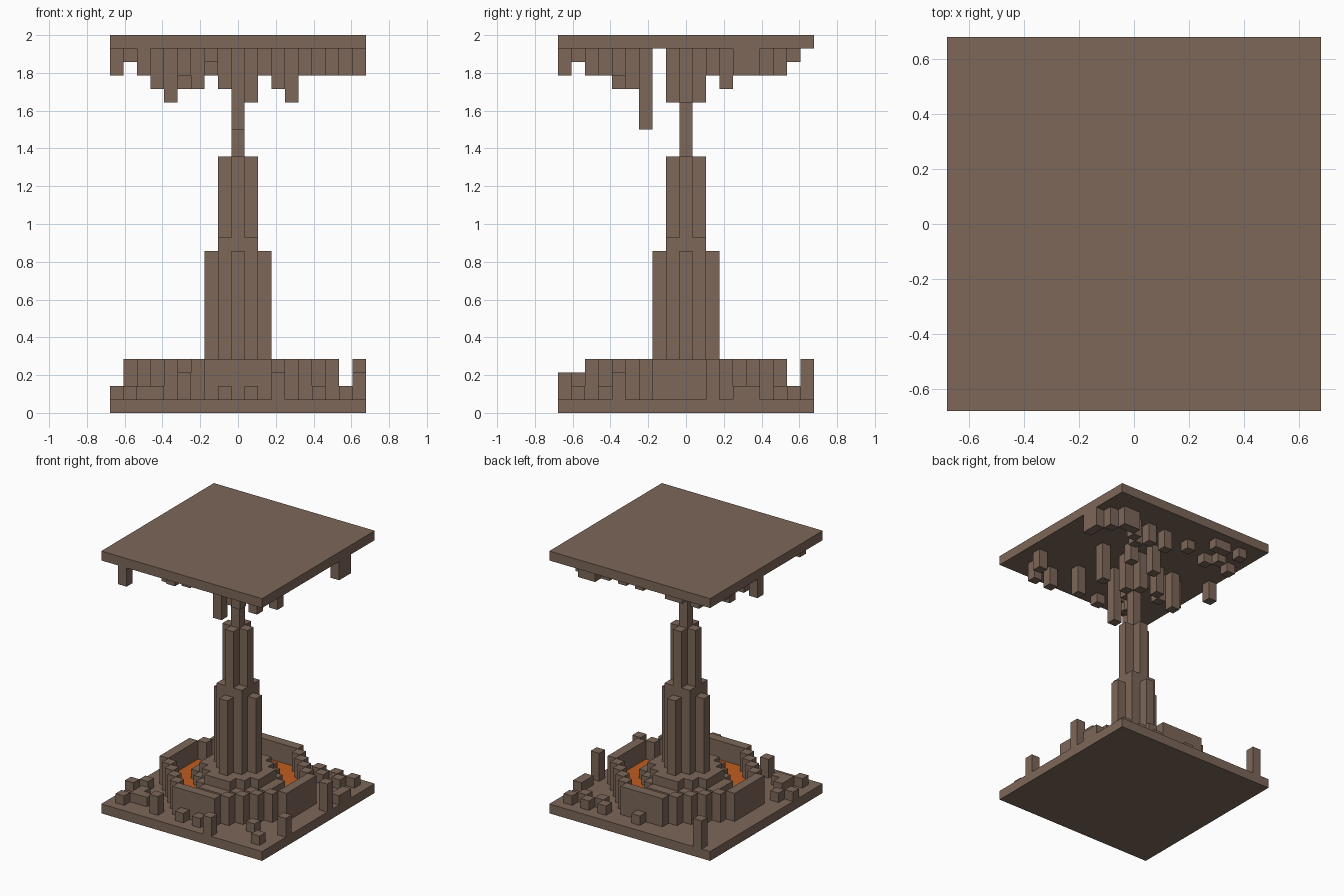
import bpy
import bmesh
from mathutils import Matrix, Vector

if "Cube" in bpy.data.objects:
    bpy.data.objects.remove(bpy.data.objects["Cube"], do_unlink=True)

UNIT = 1 / 14      # edge of one block
SIZE = 19          # blocks along each side of the slabs
MID = SIZE // 2    # index of the middle block
ROOF = 27          # underside of the roof slab, in blocks


def make_material(name, colour):
    mat = bpy.data.materials.new(name)
    mat.use_nodes = True
    mat.diffuse_color = (*colour, 1)
    mat.node_tree.nodes["Principled BSDF"].inputs["Base Color"].default_value = (*colour, 1)
    return mat


stone = make_material("brown stone", (0.205, 0.136, 0.1))
lava = make_material("orange lava", (0.53, 0.11, 0.016))


def add_box(bm, low, high):
    """Box between two corners given in block units, counted from the slab corner."""
    low, high = Vector(low), Vector(high)
    shift = Vector((SIZE / 2, SIZE / 2, 0))
    centre = ((low + high) / 2 - shift) * UNIT
    scale = (high - low) * UNIT
    bmesh.ops.create_cube(bm, size=1, matrix=Matrix.Translation(centre) @ Matrix.Diagonal((*scale, 1)))


def build(name, boxes, mat):
    bm = bmesh.new()
    for low, high in boxes:
        add_box(bm, low, high)
    mesh = bpy.data.meshes.new(name)
    bm.to_mesh(mesh)
    bm.free()
    mesh.materials.append(mat)
    obj = bpy.data.objects.new(name, mesh)
    bpy.context.collection.objects.link(obj)
    return obj


def column(i, j, bottom, top):
    return (i, j, bottom), (i + 1, j + 1, top)


def octagon(radius, diagonal):
    """Block offsets inside an octagon."""
    span = range(-radius, radius + 1)
    return {(x, y) for x in span for y in span if abs(x) + abs(y) <= diagonal}


def columns(cells, bottom, top):
    return [column(MID + x, MID + y, bottom, top) for x, y in sorted(cells)]


# Floor and roof slabs
build("floor_slab", [((0, 0, 0), (SIZE, SIZE, 1))], stone)
build("roof_slab", [((0, 0, ROOF), (SIZE, SIZE, ROOF + 1))], stone)

# Octagonal basin wall with a pool inside
outer = octagon(7, 9)
inner = {(x, y) for x, y in outer
         if all((x + dx, y + dy) in outer for dx, dy in ((1, 0), (-1, 0), (0, 1), (0, -1)))}
build("basin_wall", columns(outer - inner, 1, 4), stone)
mound_low, mound_high = octagon(4, 5), octagon(3, 4)
build("lava_pool", columns(inner - mound_low, 1, 2), lava)

# Stepped mound at the foot of the pillar
build("mound", columns(mound_low - mound_high, 1, 3) + columns(mound_high, 1, 4), stone)

# Tapering pillar: cross, square, small cross, single shaft
cross = {(x, y) for x, y in octagon(2, 2) if x == 0 or y == 0}
square = octagon(1, 2)
small_cross = octagon(1, 1)
build("pillar", columns(cross - square, 4, 12) + columns(square - small_cross, 4, 13)
      + columns(small_cross - {(0, 0)}, 4, 19) + columns({(0, 0)}, 4, ROOF), stone)

# Stalagmites on the floor, grouped by height
stalagmites = {
    2: [(0, 4), (1, 1), (1, 5), (2, 2), (2, 3), (3, 2), (8, 1), (10, 1), (15, 3), (17, 1),
        (9, 17), (13, 17), (15, 17), (17, 17), (14, 16), (16, 16), (18, 13), (18, 14)],
    3: [(5, 1), (12, 0), (18, 4)],
    4: [(1, 18), (18, 11)],
}
build("stalagmites", [column(i, j, 1, top) for top, cells in stalagmites.items()
                      for i, j in cells], stone)

# Stalactites under the roof, grouped by length
stalactites = {
    1: [(1, 14), (2, 17), (3, 15), (4, 14), (4, 17), (5, 17), (7, 15), (7, 1)],
    2: [(2, 0), (0, 10), (18, 13), (18, 14), (17, 15), (16, 16), (15, 16), (14, 15), (13, 14),
        (12, 15), (10, 15), (16, 2), (14, 2), (17, 4), (7, 4), (5, 3), (11, 11)],
    3: [(12, 4), (6, 5), (3, 8), (5, 8), (6, 9), (9, 12), (8, 9)],
    4: [(4, 9), (13, 9), (10, 9), (9, 8), (9, 10)],
    6: [(9, 6)],
}
build("stalactites", [column(i, j, ROOF - drop, ROOF) for drop, cells in stalactites.items()
                      for i, j in cells], stone)
